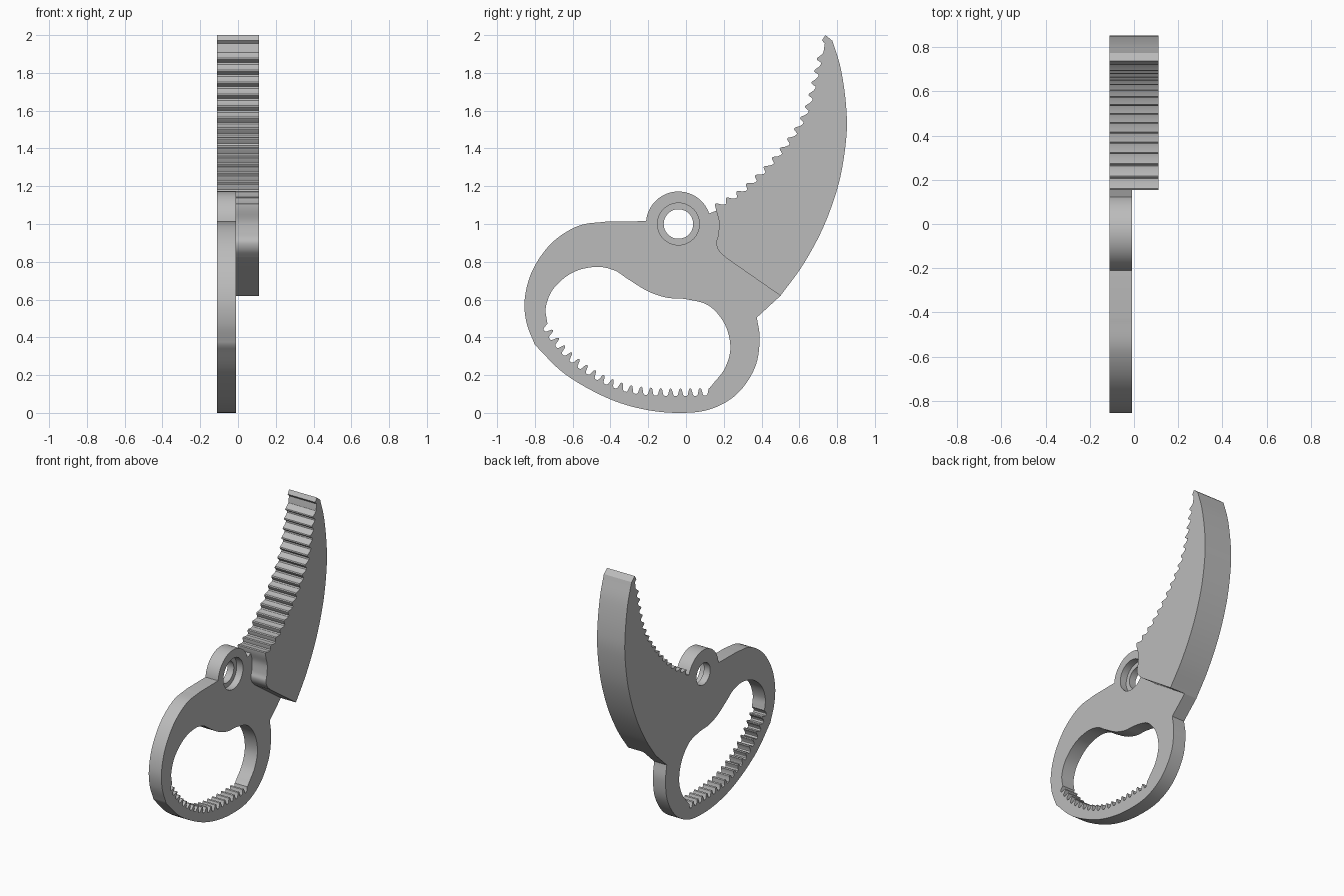
import bpy, bmesh, math
from mathutils import Vector, Matrix

if "Cube" in bpy.data.objects:
    bpy.data.objects.remove(bpy.data.objects["Cube"])

steel = bpy.data.materials.new("grey_steel")
steel.use_nodes = True
GREY = (0.5, 0.5, 0.5, 1)
steel.diffuse_color = GREY
steel.node_tree.nodes["Principled BSDF"].inputs["Base Color"].default_value = GREY

X_BACK, X_MID, X_FRONT = -0.11, -0.01, 0.11
PIVOT = Vector((-0.04, 1.0))


def smooth(points, steps=8):
    """Catmull-Rom curve through 2D points."""
    p = [Vector(q) for q in points]
    p = [2 * p[0] - p[1]] + p + [2 * p[-1] - p[-2]]
    out = []
    for a, b, c, d in zip(p, p[1:], p[2:], p[3:]):
        for i in range(steps):
            t = i / steps
            out.append(0.5 * (2 * b + (c - a) * t + (2 * a - 5 * b + 4 * c - d) * t * t
                              + (3 * b - a - 3 * c + d) * t ** 3))
    return out + [p[-2]]


def arc(center, radius, start, end, steps):
    angles = [math.radians(start + (end - start) * i / steps) for i in range(steps + 1)]
    return [center + radius * Vector((math.cos(a), math.sin(a))) for a in angles]


def toothed(path, count, tooth):
    """Repeat a tooth of (position, depth) pairs along a path; depth goes to its right."""
    lengths = [0]
    for a, b in zip(path, path[1:]):
        lengths.append(lengths[-1] + (b - a).length)
    out = []
    for n in range(count):
        for t, depth in tooth:
            s = (n + t) / count * lengths[-1]
            i = next(k for k in range(len(path) - 1) if s <= lengths[k + 1] + 1e-6)
            step = (path[i + 1] - path[i]).normalized()
            spot = path[i] + step * (s - lengths[i])
            out.append(spot + Vector((step.y, -step.x)) * depth)
    return out


def slab(name, loops, x0, x1):
    """Extrude closed side profiles (outline, then holes) between two x positions."""
    curve = bpy.data.curves.new(name, "CURVE")
    curve.dimensions = "2D"
    curve.fill_mode = "BOTH"
    curve.extrude = (x1 - x0) / 2
    for loop in loops:
        spline = curve.splines.new("POLY")
        spline.points.add(len(loop) - 1)
        for point, co in zip(spline.points, loop):
            point.co = (co[0], co[1], 0, 1)
        spline.use_cyclic_u = True
    temp = bpy.data.objects.new(name + "_curve", curve)
    bpy.context.collection.objects.link(temp)
    bpy.context.view_layer.update()
    mesh = bpy.data.meshes.new_from_object(temp.evaluated_get(bpy.context.evaluated_depsgraph_get()))
    bpy.data.objects.remove(temp)
    mesh.name = name
    # local x, y, z become y, z, x
    mesh.transform(Matrix(((0, 0, 1, (x0 + x1) / 2), (1, 0, 0, 0), (0, 1, 0, 0), (0, 0, 0, 1))))
    bm = bmesh.new()
    bm.from_mesh(mesh)
    bmesh.ops.remove_doubles(bm, verts=bm.verts, dist=1e-5)
    bmesh.ops.recalc_face_normals(bm, faces=bm.faces)
    bm.to_mesh(mesh)
    bm.free()
    mesh.materials.clear()
    mesh.materials.append(steel)
    obj = bpy.data.objects.new(name, mesh)
    bpy.context.collection.objects.link(obj)
    return obj


# Shoulder where the thick blade meets the thin handle
shoulder = smooth([(0.16, 1.07), (0.175, 1.01), (0.17, 0.94), (0.16, 0.90),
                   (0.173, 0.86), (0.21, 0.822)], 6) + [Vector((0.5, 0.62))]

# Blade: stepped cutting edge, blunt tip, curved back
edge = smooth([(0.15, 1.103), (0.28, 1.18), (0.39, 1.28), (0.48, 1.38), (0.57, 1.5),
               (0.63, 1.62), (0.67, 1.77), (0.705, 1.93)])
cutting = toothed(edge, 16, [(0, 0.008), (0.07, 0), (0.2, 0), (0.5, 0.018), (0.75, 0.027), (0.9, 0.026)])
back = smooth([(0.775, 1.97), (0.82, 1.82), (0.848, 1.62), (0.848, 1.45), (0.81, 1.22),
               (0.73, 0.99), (0.62, 0.785), (0.5, 0.62)])
blade_loop = cutting + [Vector((0.735, 1.955)), Vector((0.72, 1.972)), Vector((0.738, 2.0))] \
    + back + shoulder[-2::-1]
blade = slab("blade", [blade_loop], X_BACK, X_FRONT)

# Handle outline: lower grip, rounded rear, pivot eye
grip = smooth([(0.375, 0.505), (0.39, 0.39), (0.365, 0.24), (0.27, 0.1), (0.13, 0.02),
               (-0.03, 0.0), (-0.22, 0.018), (-0.42, 0.08), (-0.64, 0.205), (-0.8, 0.36)])
rear = smooth([(-0.8, 0.36), (-0.845, 0.48), (-0.853, 0.61), (-0.81, 0.76), (-0.71, 0.9),
               (-0.57, 0.99), (-0.42, 1.013)])
eye = arc(PIVOT, 0.172, 175, 19, 32)
handle_loop = grip + rear[1:] + eye + shoulder

# Finger opening with a row of gripping teeth along the bottom
opening_top = smooth([(0.14, 0.15), (0.205, 0.235), (0.235, 0.345), (0.205, 0.47), (0.12, 0.568),
                      (0.0, 0.602), (-0.1, 0.61), (-0.2, 0.643), (-0.31, 0.71), (-0.38, 0.755),
                      (-0.48, 0.773), (-0.6, 0.743), (-0.7, 0.66), (-0.742, 0.56), (-0.735, 0.48)])
tips = smooth([(-0.73, 0.478), (-0.67, 0.392), (-0.585, 0.302), (-0.455, 0.212),
               (-0.31, 0.152), (-0.155, 0.132), (0.01, 0.13), (0.13, 0.133)])
teeth = toothed(tips, 19, [(0.05, 0.005), (0.2, 0.034), (0.32, 0.041), (0.55, 0.041), (0.67, 0.034),
                           (0.8, 0.005), (0.92, 0)])
bore = arc(PIVOT, 0.078, 0, 352.5, 47)
handle = slab("handle", [handle_loop, opening_top + teeth, bore], X_BACK, X_MID)


def boolean(target, other, operation):
    mod = target.modifiers.new(operation.lower(), "BOOLEAN")
    mod.operation, mod.object, mod.solver = operation, other, "EXACT"
    bpy.context.view_layer.objects.active = target
    bpy.ops.object.modifier_apply(modifier=mod.name)
    bpy.data.objects.remove(other)


# Counterbore around the pivot hole, on the stepped side
cutter = slab("counterbore_cutter", [arc(PIVOT, 0.111, 0, 352.5, 47)], X_MID - 0.05, X_MID + 0.05)
boolean(handle, cutter, "DIFFERENCE")

# Smooth curved walls, keep edges sharp
for obj in (handle, blade):
    bpy.ops.object.select_all(action="DESELECT")
    obj.select_set(True)
    bpy.context.view_layer.objects.active = obj
    bpy.ops.object.shade_smooth_by_angle(angle=math.radians(30))
